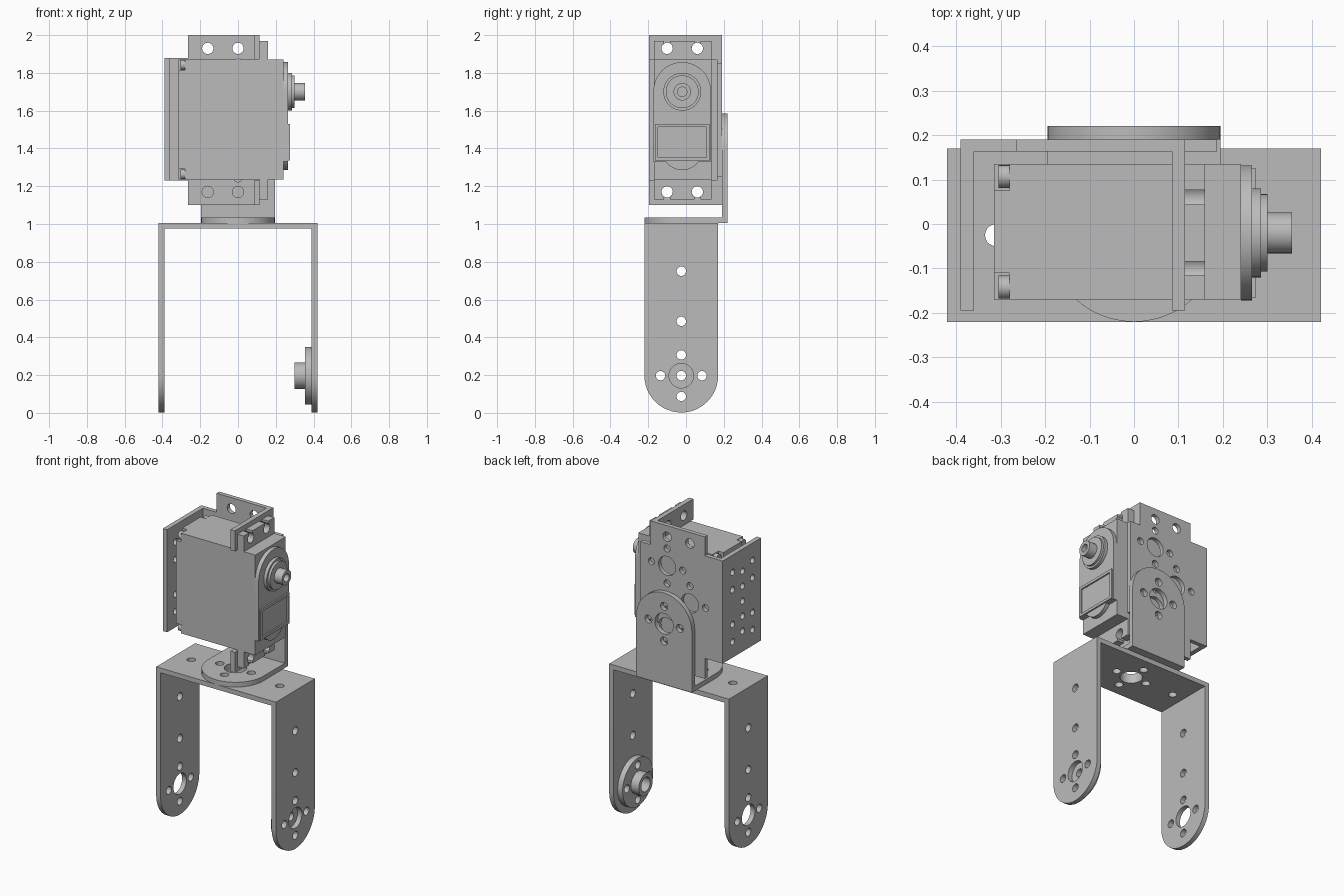
import bpy, bmesh
from math import sin, cos, pi, asin

cube = bpy.data.objects.get("Cube")
if cube:
    bpy.data.objects.remove(cube)

grey = bpy.data.materials.new("plain grey")
grey.use_nodes = True
grey.diffuse_color = (0.5, 0.5, 0.5, 1)
grey.node_tree.nodes["Principled BSDF"].inputs["Base Color"].default_value = (0.5, 0.5, 0.5, 1)

parts = []
MID = 1.55      # height of the servo centre
CY = -0.02      # depth of the servo centre
UY = -0.025     # depth of the fork centre


def arc(u, v, r, a0, a1, n=24):
    return [(u + r * cos(a0 + (a1 - a0) * i / n), v + r * sin(a0 + (a1 - a0) * i / n))
            for i in range(n + 1)]


def circle(u, v, r, n=32):
    return arc(u, v, r, 0, 2 * pi, n)[:-1]


def rect(u0, u1, v0, v1):
    return [(u0, v0), (u1, v0), (u1, v1), (u0, v1)]


def arch(u, v, r, flat):
    """Straight edge at v = flat, round end about (u, v)."""
    a = 0 if flat < v else pi
    return [(u - r * cos(a), flat), (u + r * cos(a), flat)] + arc(u, v, r, a, a + pi)


def ring(u, v, big=0.065, small=0.025, pitch=0.11):
    """Large hole with four screw holes round it."""
    spots = [(pitch, 0), (-pitch, 0), (0, pitch), (0, -pitch)]
    return [circle(u, v, big)] + [circle(u + a, v + b, small, 20) for a, b in spots]


def plate(name, axis, lo, hi, outline, holes=()):
    """Fill an outline with holes and extrude it from lo to hi along an axis."""
    cu = bpy.data.curves.new(name, "CURVE")
    cu.dimensions = "2D"
    cu.fill_mode = "BOTH"
    cu.extrude = (hi - lo) / 2
    for loop in [outline, *holes]:
        sp = cu.splines.new("POLY")
        sp.points.add(len(loop) - 1)
        for p, (u, v) in zip(sp.points, loop):
            p.co = (u, v, 0, 1)
        sp.use_cyclic_u = True
    tmp = bpy.data.objects.new(name + " profile", cu)
    bpy.context.collection.objects.link(tmp)
    deps = bpy.context.evaluated_depsgraph_get()
    mesh = bpy.data.meshes.new_from_object(tmp.evaluated_get(deps))
    bpy.data.objects.remove(tmp)
    bpy.data.curves.remove(cu)
    bm = bmesh.new()
    bm.from_mesh(mesh)
    for vert in bm.verts:
        u, v, w = vert.co
        w += (lo + hi) / 2
        vert.co = {"x": (w, u, v), "y": (u, w, v), "z": (u, v, w)}[axis]
    bmesh.ops.remove_doubles(bm, verts=bm.verts, dist=0.0005)
    bmesh.ops.recalc_face_normals(bm, faces=bm.faces)
    bm.to_mesh(mesh)
    bm.free()
    mesh.name = name
    mesh.materials.clear()
    mesh.materials.append(grey)
    obj = bpy.data.objects.new(name, mesh)
    bpy.context.collection.objects.link(obj)
    parts.append(obj)


# Long fork: two round-ended legs and a bridge
leg_holes = ring(UY, 0.197) + [circle(UY, z, 0.025, 20) for z in (0.485, 0.75)]
for side, lo in (("left", 0.39), ("right", -0.42)):
    plate(side + "_fork_leg", "x", lo, lo + 0.03, arch(UY, 0.197, 0.195, 1.005), leg_holes)
plate("fork_bridge", "z", 0.975, 1.005, rect(-0.39, 0.39, -0.22, 0.17),
      ring(0, UY) + [circle(x, UY, 0.025, 20) for x in (-0.31, 0.31)])

# Horn inside the left leg
plate("fork_horn_disc", "x", 0.355, 0.39, circle(UY, 0.197, 0.153, 48), ring(UY, 0.197, 0.025))
plate("fork_horn_hub", "x", 0.30, 0.355, circle(UY, 0.197, 0.07), [circle(UY, 0.197, 0.045)])

# Angle bracket joining fork and servo holder
plate("angle_base", "z", 1.005, 1.035, arch(0, UY, 0.195, 0.19), ring(0, UY))
plate("angle_back", "y", 0.19, 0.22, arch(0, 1.39, 0.195, 1.005), ring(0, 1.39))

# Servo holder: back plate with tabs and a side tongue
back_outline = [(-0.39, 1.23), (-0.265, 1.23), (-0.265, 1.10), (0.115, 1.10), (0.115, 1.25),
                (0.187, 1.25), (0.187, 1.85), (0.115, 1.85), (0.115, 2.0), (-0.265, 2.0),
                (-0.265, 1.88), (-0.39, 1.88)]
back_holes = [circle(x, z, 0.03, 20) for x in (-0.16, 0) for z in (1.17, 1.93)]
for x, z in ((0, 1.745), (-0.16, MID), (0, 1.355)):
    back_holes += ring(x, z, 0.06, 0.022)
plate("holder_back", "y", 0.163, 0.19, back_outline, back_holes)

# Holder side wall with its hole pattern
wall_holes = [circle(y, MID + s * dz, 0.02, 16) for y in (0.09, -0.11)
              for dz in (0.11, 0.22) for s in (-1, 1)]
wall_holes += [circle(-0.01, MID + 0.095 * i, 0.02, 16) for i in range(-2, 3)]
plate("holder_side", "x", -0.39, -0.36, rect(-0.195, 0.163, 1.23, 1.88), wall_holes)

# Holder mounting tabs and the slotted servo ears, above and below
for side, s in (("upper", 1), ("lower", -1)):
    z0, z1 = sorted((MID + s * 0.32, MID + s * 0.45))
    plate(side + "_holder_tab", "x", 0.085, 0.115, rect(-0.195, 0.163, z0, z1),
          [circle(CY + d, MID + s * 0.38, 0.03, 20) for d in (-0.08, 0.08)])
    ear = [(-0.17, 0.31), (-0.17, 0.42)]
    gap = asin(0.016 / 0.03)
    for d in (-0.08, 0.08):
        y = CY + d
        ear += [(y - 0.016, 0.42)] + arc(y, 0.38, 0.03, pi / 2 + gap, 2.5 * pi - gap, 20)
        ear += [(y + 0.016, 0.42)]
    ear += [(0.135, 0.42), (0.135, 0.31)]
    plate(side + "_servo_ear", "x", 0.115, 0.16, [(y, MID + s * z) for y, z in ear])

# Servo body with notched end and corner screws
plate("servo_body", "x", -0.28, 0.24, rect(-0.17, 0.135, 1.235, 1.87))
plate("servo_end", "x", -0.315, -0.28,
      [(-0.17, 1.29), (-0.11, 1.29), (-0.11, 1.235), (0.075, 1.235), (0.075, 1.29), (0.135, 1.29),
       (0.135, 1.815), (0.075, 1.815), (0.075, 1.87), (-0.11, 1.87), (-0.11, 1.815), (-0.17, 1.815)])
for y in (-0.142, 0.107):
    for z in (1.263, 1.842):
        plate("body_screw", "x", -0.305, -0.28, circle(y, z, 0.026, 16))

# Gear cover with raised frame
cover = arc(CY, 1.705, 0.152, 0, pi) + [(CY - 0.152, 1.33)]
cover += arc(CY, 1.39, 0.105, pi + 0.61, 2 * pi - 0.61, 16) + [(CY + 0.152, 1.33)]
plate("gear_cover", "x", 0.24, 0.265, cover)
plate("cover_frame", "x", 0.265, 0.274, rect(-0.165, 0.125, 1.335, 1.53),
      [rect(-0.148, 0.108, 1.352, 1.513)])

# Output shaft
plate("shaft_collar", "x", 0.265, 0.285, circle(CY, 1.70, 0.1, 48))
plate("shaft_step", "x", 0.285, 0.30, circle(CY, 1.70, 0.087, 48))
plate("output_shaft", "x", 0.30, 0.355, circle(CY, 1.70, 0.046), [circle(CY, 1.70, 0.025, 20)])

# Smooth round walls, keep edges sharp
bpy.ops.object.select_all(action="DESELECT")
for obj in parts:
    obj.select_set(True)
bpy.context.view_layer.objects.active = parts[0]
bpy.ops.object.shade_smooth_by_angle(angle=pi / 6)
